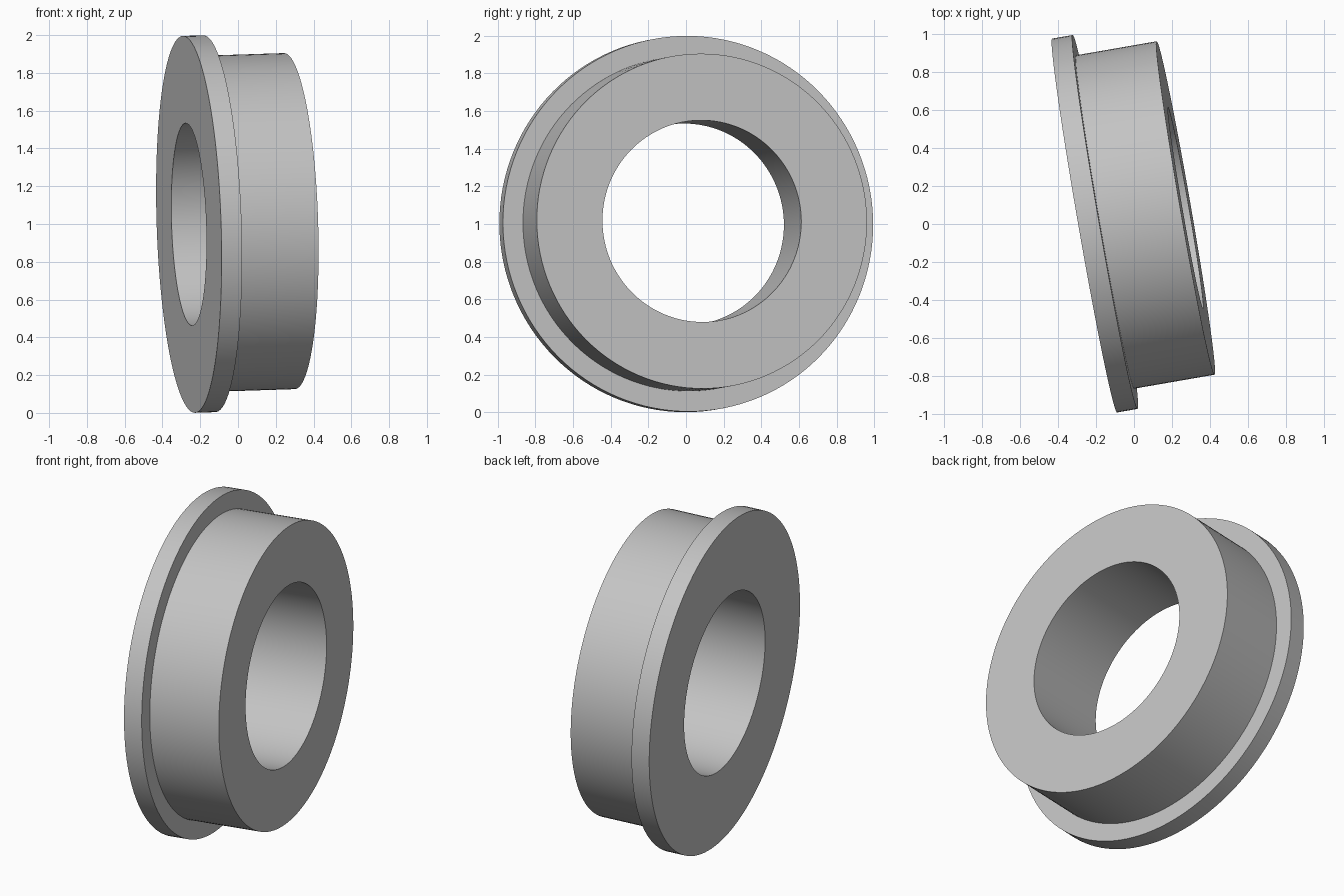
import bpy, bmesh, math
from mathutils import Vector

cube = bpy.data.objects.get("Cube")
if cube:
    bpy.data.objects.remove(cube, do_unlink=True)

# Plain grey metal
metal = bpy.data.materials.new("grey_metal")
metal.use_nodes = True
grey = (0.55, 0.55, 0.55, 1)
metal.diffuse_color = grey
metal.node_tree.nodes["Principled BSDF"].inputs["Base Color"].default_value = grey

# Bushing dimensions
FLANGE_R, BARREL_R, BORE_R = 0.998, 0.89, 0.536
FLANGE_T, LENGTH = 0.11, 0.54

# Closed cross-section (radius, height along the axis), spun round the axis
profile = [(BORE_R, 0), (FLANGE_R, 0), (FLANGE_R, FLANGE_T),
           (BARREL_R, FLANGE_T), (BARREL_R, LENGTH), (BORE_R, LENGTH)]
bm = bmesh.new()
verts = [bm.verts.new((r, 0, h)) for r, h in profile]
edges = [bm.edges.new((v, verts[(i + 1) % len(verts)])) for i, v in enumerate(verts)]
bmesh.ops.spin(bm, geom=verts + edges, cent=(0, 0, 0), axis=(0, 0, 1),
               angle=math.tau, steps=128, use_merge=True)
bmesh.ops.remove_doubles(bm, verts=bm.verts, dist=0.0001)
bmesh.ops.recalc_face_normals(bm, faces=bm.faces)
mesh = bpy.data.meshes.new("flanged_bushing")
bm.to_mesh(mesh)
bm.free()
mesh.materials.append(metal)

# Lay the axis along its slightly tilted direction
bushing = bpy.data.objects.new("flanged_bushing", mesh)
bpy.context.collection.objects.link(bushing)
axis = Vector((0.985, 0.171, 0.032))
bushing.rotation_euler = axis.to_track_quat("Z", "Y").to_euler()
bushing.location = (-0.26, -0.008, 0.998)

bpy.ops.object.select_all(action="DESELECT")
bushing.select_set(True)
bpy.context.view_layer.objects.active = bushing
bpy.ops.object.shade_smooth_by_angle(angle=math.radians(30))
